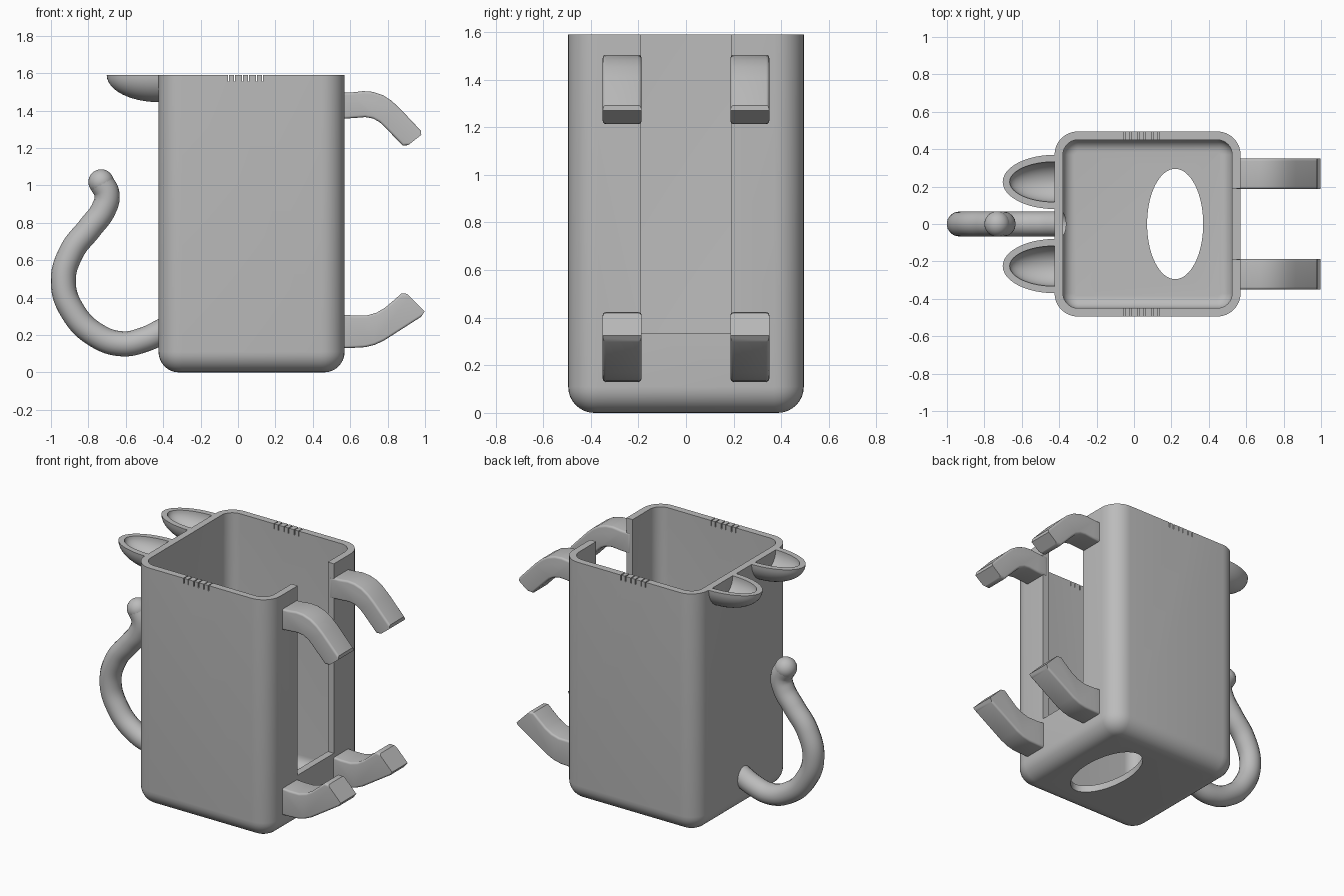
import bpy, bmesh
from math import sin, cos, pi
from mathutils import Vector

if "Cube" in bpy.data.objects:
    bpy.data.objects.remove(bpy.data.objects["Cube"])

grey = bpy.data.materials.new("plain grey")
grey.use_nodes = True
grey.diffuse_color = (0.5, 0.5, 0.5, 1)
grey.node_tree.nodes["Principled BSDF"].inputs["Base Color"].default_value = grey.diffuse_color

XC, HX, HY, TOP = 0.0725, 0.4975, 0.495, 1.59   # box centre, half sizes, height
WALL, RADIUS, FILLET = 0.045, 0.125, 0.11


def select_only(ob):
    bpy.ops.object.select_all(action='DESELECT')
    ob.select_set(True)
    bpy.context.view_layer.objects.active = ob


def finish(name, bm, smooth=True):
    bmesh.ops.recalc_face_normals(bm, faces=bm.faces)
    mesh = bpy.data.meshes.new(name)
    bm.to_mesh(mesh)
    bm.free()
    ob = bpy.data.objects.new(name, mesh)
    bpy.context.collection.objects.link(ob)
    mesh.materials.append(grey)
    select_only(ob)
    if smooth:
        bpy.ops.object.shade_smooth_by_angle(angle=0.6)
    return ob


def loft(rows, closed):
    """Skin a list of point rows."""
    bm = bmesh.new()
    vs = [[bm.verts.new(p) for p in row] for row in rows]
    n = len(rows[0])
    for a, b in zip(vs, vs[1:]):
        for i in range(n if closed else n - 1):
            j = (i + 1) % n
            bm.faces.new((a[i], a[j], b[j], b[i]))
    if closed:
        bm.faces.new(vs[0])
        bm.faces.new(vs[-1])
    return bm


def prism(points, depth):
    """Extrude a flat outline along a vector."""
    bm = bmesh.new()
    face = bm.faces.new([bm.verts.new(p) for p in points])
    ext = bmesh.ops.extrude_face_region(bm, geom=[face])
    bmesh.ops.translate(bm, vec=depth, verts=[v for v in ext['geom'] if isinstance(v, bmesh.types.BMVert)])
    return bm


def block(x0, x1, y0, y1, z0, z1):
    return prism([(x0, y0, z0), (x1, y0, z0), (x1, y1, z0), (x0, y1, z0)], (0, 0, z1 - z0))


def ring(inset, z):
    r = max(RADIUS - inset, 0.012)
    pts = []
    for q, (sx, sy) in enumerate([(1, 1), (-1, 1), (-1, -1), (1, -1)]):
        for k in range(9):
            a = (q + k / 8) * pi / 2
            pts.append((XC + sx * (HX - inset - r) + r * cos(a),
                        sy * (HY - inset - r) + r * sin(a), z))
    return pts


def fillet_rows(inset, floor, r):
    return [ring(inset + r * (1 - sin(k * pi / 16)), floor + r * (1 - cos(k * pi / 16))) for k in range(9)]


# Open box with rounded bottom
rows = fillet_rows(0, 0, FILLET) + [ring(0, TOP), ring(WALL, TOP)]
rows += reversed(fillet_rows(WALL, WALL, FILLET - WALL))
body = finish("body", loft(rows, True), False)

# Cutters: side slot, oval floor hole, fine rim slits
cutters = [block(0.4, 0.7, -0.19, 0.19, 0.335, 1.8)]
oval = [(0.22 + 0.15 * cos(k * pi / 32), 0.295 * sin(k * pi / 32), -0.1) for k in range(64)]
cutters.append(prism(oval, (0, 0, 0.25)))
for x in (-0.05, -0.018, 0.024, 0.056, 0.098, 0.13):
    for s in (-1, 1):
        cutters.append(block(x - 0.003, x + 0.003, s * 0.475 - 0.04, s * 0.475 + 0.04, TOP - 0.035, 1.7))
for bm in cutters:
    cutter = finish("cutter", bm, False)
    cutter.hide_render = True
    mod = body.modifiers.new("cut", 'BOOLEAN')
    mod.operation, mod.solver, mod.object = 'DIFFERENCE', 'EXACT', cutter
    select_only(body)
    bpy.ops.object.modifier_apply(modifier=mod.name)
    bpy.data.objects.remove(cutter)
select_only(body)
bpy.ops.object.shade_smooth_by_angle(angle=0.6)


# Ears: hollow half bowls on the wall
def bowl_row(a, b, phi, y):
    return [(-0.422 - a * cos(phi) * sin(k * pi / 24), y + b * cos(phi) * cos(k * pi / 24),
             TOP - b * sin(phi)) for k in range(25)]


for side, y in (("left", 0.225), ("right", -0.225)):
    steps = [k * pi / 24 for k in range(12)] + [pi / 2 - 0.01]
    rows = [bowl_row(0.28, 0.145, p, y) for p in reversed(steps)]
    rows += [bowl_row(0.243, 0.108, p, y) for p in steps]
    finish("ear_" + side, loft(rows, False))

# Paws: bent side outlines, extruded and rounded
upper = [(0.54, 1.355), (0.62, 1.36), (0.68, 1.365), (0.72, 1.358), (0.755, 1.34), (0.785, 1.312),
         (0.88, 1.213), (0.91, 1.215), (0.98, 1.27), (0.978, 1.292), (0.865, 1.412), (0.82, 1.453),
         (0.775, 1.482), (0.72, 1.5), (0.67, 1.504), (0.61, 1.497), (0.54, 1.494)]
lower = [(0.54, 0.13), (0.61, 0.131), (0.68, 0.135), (0.73, 0.147), (0.78, 0.17), (0.98, 0.298),
         (0.998, 0.325), (0.905, 0.42), (0.875, 0.423), (0.83, 0.383), (0.785, 0.345), (0.74, 0.319),
         (0.69, 0.305), (0.62, 0.304), (0.54, 0.31)]
for level, outline in (("upper", upper), ("lower", lower)):
    for side, y in (("left", 0.187), ("right", -0.35)):
        bm = prism([(x, y, z) for x, z in outline], (0, 0.163, 0))
        rims = [e for e in bm.edges if abs(e.verts[0].co.y - e.verts[1].co.y) < 0.01
                and min(v.co.x for v in e.verts) < 0.9]
        bmesh.ops.bevel(bm, geom=rims, offset=0.028, segments=4, profile=0.5,
                        affect='EDGES', clamp_overlap=True)
        finish(level + "_paw_" + side, bm)

# Tail: curled tube with a round tip
path = [(-0.39, 0.228), (-0.5, 0.176), (-0.62, 0.153), (-0.76, 0.2), (-0.88, 0.32), (-0.934, 0.48),
        (-0.89, 0.645), (-0.79, 0.775), (-0.72, 0.87), (-0.7, 0.95), (-0.732, 1.018)]
curve = bpy.data.curves.new("tail", 'CURVE')
curve.dimensions = '3D'
curve.bevel_depth, curve.bevel_resolution = 0.067, 6
spline = curve.splines.new('BEZIER')
spline.bezier_points.add(len(path) - 1)
for p, (x, z) in zip(spline.bezier_points, path):
    p.co = (x, 0, z)
    p.handle_left_type = p.handle_right_type = 'AUTO'
curve.materials.append(grey)
tail = bpy.data.objects.new("tail", curve)
bpy.context.collection.objects.link(tail)
select_only(tail)
bpy.ops.object.convert(target='MESH')
bpy.ops.object.shade_smooth_by_angle(angle=0.6)

tip = bmesh.new()
bmesh.ops.create_uvsphere(tip, u_segments=24, v_segments=16, radius=0.068)
bmesh.ops.translate(tip, vec=Vector((path[-1][0], 0, path[-1][1])), verts=tip.verts)
finish("tail_tip", tip)
